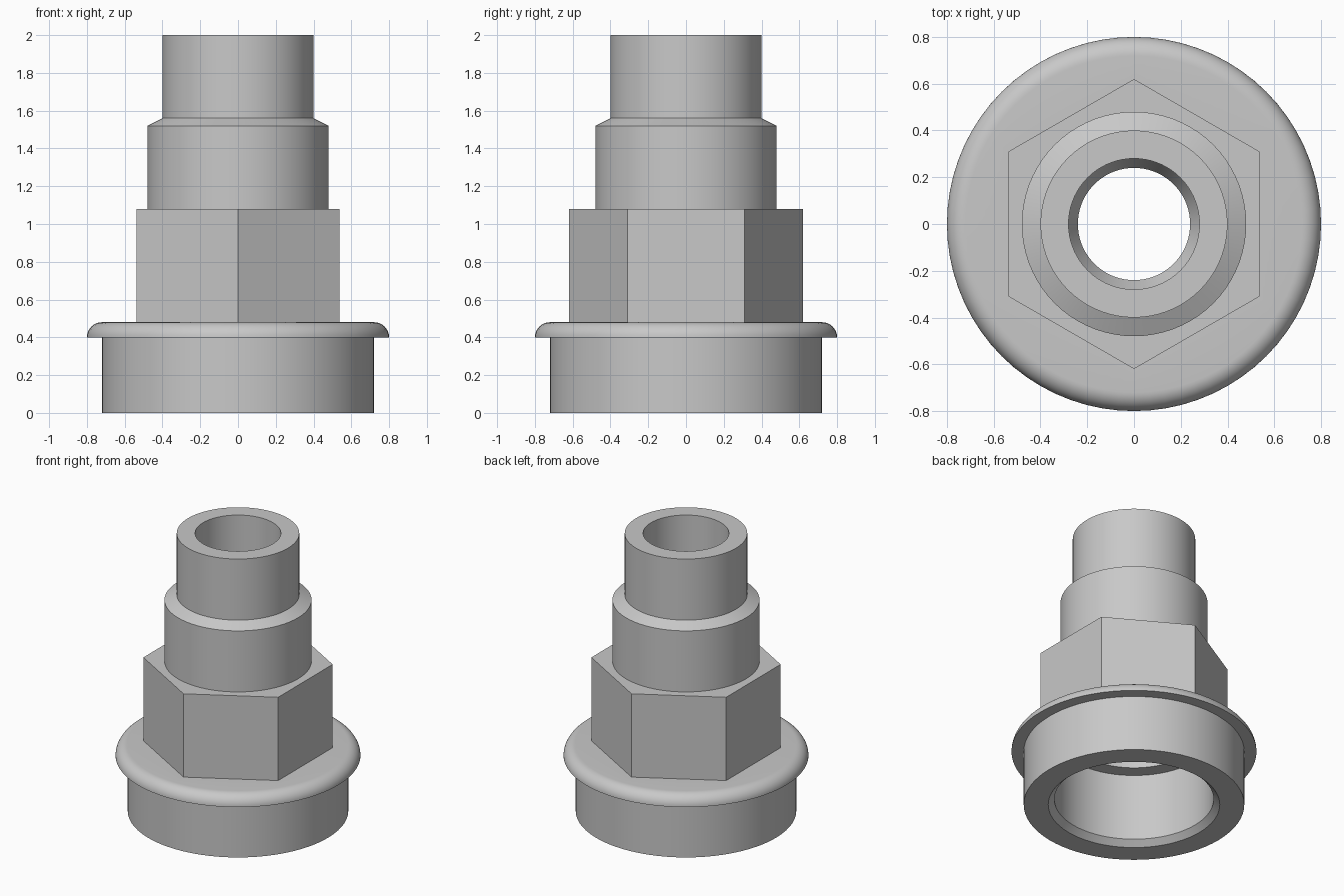
import bpy, bmesh, math

if "Cube" in bpy.data.objects:
    bpy.data.objects.remove(bpy.data.objects["Cube"], do_unlink=True)

SEGMENTS = 72          # divisible by six so the nut corners fall on vertices
HEX = "hex"

metal = bpy.data.materials.new("plain grey metal")
metal.use_nodes = True
grey = (0.58, 0.58, 0.58, 1)
metal.diffuse_color = grey
metal.node_tree.nodes["Principled BSDF"].inputs["Base Color"].default_value = grey


def radius_at(point, angle):
    """Round points keep their radius; hex points follow a hexagon's edge."""
    if HEX not in point:
        return point[0]
    sector = math.pi / 3
    off_flat = (angle + sector / 2) % sector - sector / 2
    return point[0] * math.cos(sector / 2) / math.cos(off_flat)


def revolve(name, profile):
    """Sweep a (radius, height) profile around z."""
    bm = bmesh.new()
    rings = []
    for i in range(SEGMENTS):
        a = math.tau * i / SEGMENTS
        ring = []
        for p in profile:
            r = radius_at(p, a)
            ring.append(bm.verts.new((r * math.cos(a), r * math.sin(a), p[1])))
        rings.append(ring)
    for i, ring in enumerate(rings):
        following = rings[(i + 1) % SEGMENTS]
        for j in range(len(profile) - 1):
            bm.faces.new((ring[j], following[j], following[j + 1], ring[j + 1]))
    mesh = bpy.data.meshes.new(name)
    bm.to_mesh(mesh)
    bm.free()
    mesh.materials.append(metal)
    obj = bpy.data.objects.new(name, mesh)
    bpy.context.collection.objects.link(obj)
    bpy.ops.object.select_all(action='DESELECT')
    obj.select_set(True)
    bpy.context.view_layer.objects.active = obj
    bpy.ops.object.shade_smooth_by_angle(angle=math.radians(25))
    return obj


# Wide base socket
revolve("base_socket", [(0.56, 0), (0.72, 0), (0.72, 0.4)])

# Flange with a quarter-round rim
steps = 10
rim = [(0.72 + 0.08 * math.cos(t), 0.4 + 0.08 * math.sin(t))
       for t in (math.pi / 2 * k / steps for k in range(steps + 1))]
revolve("flange", [(0.72, 0.4)] + rim + [(0.62, 0.48, HEX)])

# Hexagonal nut
revolve("hex_nut", [(0.62, 0.48, HEX), (0.62, 1.08, HEX), (0.48, 1.08)])

# Stepped spout with a chamfered shoulder
revolve("spout", [(0.48, 1.08), (0.48, 1.52), (0.4, 1.56), (0.4, 2), (0.28, 2)])

# Through bore, stepped and widening into the base
revolve("bore", [(0.28, 2), (0.28, 1.56), (0.24, 1.48), (0.24, 0.92), (0.42, 0.92),
                 (0.42, 0.52), (0.52, 0.52), (0.52, 0.04), (0.56, 0)])
